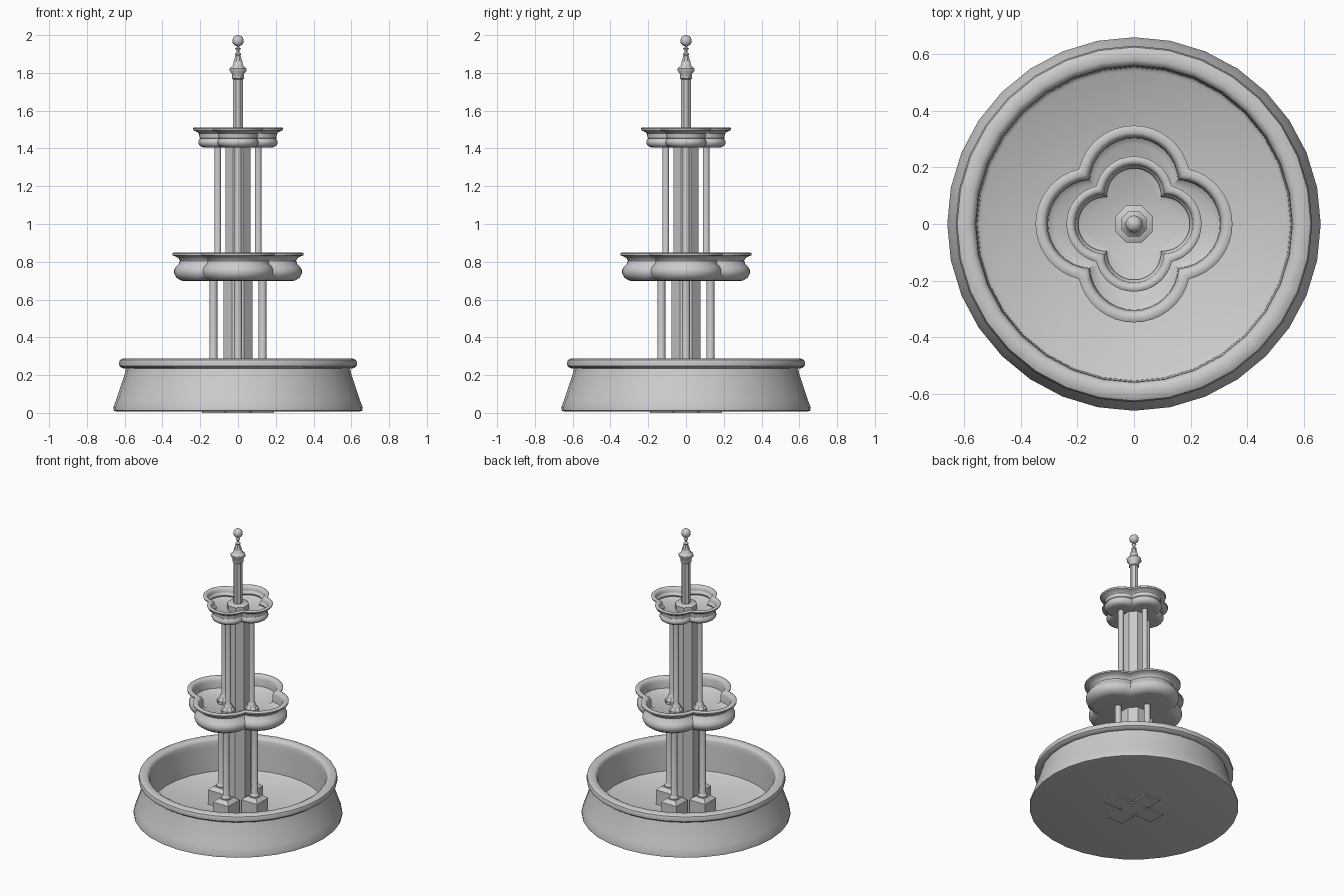
import bpy, bmesh
from math import sin, cos, pi, atan2, sqrt, radians

if "Cube" in bpy.data.objects:
    bpy.data.objects.remove(bpy.data.objects["Cube"])


def loft(name, rings, offset=(0, 0), angle=40):
    """Skin a stack of equal-length point rings, capping both ends."""
    bm = bmesh.new()
    vs = [[bm.verts.new((x + offset[0], y + offset[1], z)) for x, y, z in r] for r in rings]
    n = len(vs[0])
    for a, b in zip(vs, vs[1:]):
        for i in range(n):
            j = (i + 1) % n
            bm.faces.new((a[i], a[j], b[j], b[i]))
    bm.faces.new(vs[0][::-1])
    bm.faces.new(vs[-1])
    bmesh.ops.recalc_face_normals(bm, faces=bm.faces)
    me = bpy.data.meshes.new(name)
    bm.to_mesh(me)
    bm.free()
    me.shade_smooth()
    me.set_sharp_from_angle(angle=radians(angle))
    ob = bpy.data.objects.new(name, me)
    bpy.context.collection.objects.link(ob)
    return ob


def lathe(name, profile, sides, offset=(0, 0), flat_front=False, angle=40):
    """Turned part; flat_front makes the radius the distance to a flat side."""
    k = 1 / cos(pi / sides) if flat_front else 1
    ph = pi / sides if flat_front else 0
    rings = [[(r * k * cos(ph + 2 * pi * i / sides), r * k * sin(ph + 2 * pi * i / sides), z)
              for i in range(sides)] for r, z in profile]
    return loft(name, rings, offset, angle)


def quatrefoil(c, r, z, steps=16):
    """Outline of four overlapping circles at distance c with radius r."""
    d = (c + sqrt(2 * r * r - c * c)) / 2
    phi = atan2(d, d - c)
    pts = []
    for q in range(4):
        for i in range(steps):
            t = -phi + 2 * phi * i / steps
            x, y = c + r * cos(t), r * sin(t)
            ca, sa = cos(q * pi / 2), sin(q * pi / 2)
            pts.append((x * ca - y * sa, x * sa + y * ca, z))
    return pts


def bowl(name, c, profile):
    # profile gives the lobe tip distance and the height
    loft(name, [quatrefoil(c, tip - c, z) for tip, z in profile])


# Round basin
lathe("basin", [(0.645, 0.008), (0.66, 0.012), (0.66, 0.03), (0.645, 0.07), (0.618, 0.15),
                (0.60, 0.205), (0.593, 0.235), (0.615, 0.237), (0.628, 0.248), (0.63, 0.265),
                (0.625, 0.28), (0.61, 0.288), (0.58, 0.288), (0.566, 0.28), (0.56, 0.265),
                (0.558, 0.235), (0.553, 0.06), (0.54, 0.05)], 32)

# Octagonal central columns
lathe("lower_column", [(0.077, 0.0), (0.077, 0.72)], 8, flat_front=True)
lathe("upper_column", [(0.066, 0.70), (0.066, 1.48), (0.06, 1.485)], 8, flat_front=True)

# Four thin columns with pedestals on each level
for level, dist, rad, half, z0, z1, zt in (("lower", 0.13, 0.021, 0.06, 0.0, 0.15, 0.72),
                                           ("upper", 0.107, 0.018, 0.042, 0.74, 0.78, 1.43)):
    for q, side in enumerate(("right", "back", "left", "front")):
        o = (dist * cos(q * pi / 2), dist * sin(q * pi / 2))
        lathe(f"{level}_pedestal_{side}", [(half, z0), (half, z1), (half * 0.6, z1 + 0.022)],
              4 if level == "lower" else 8, o, True, 20)
        lathe(f"{level}_thin_column_{side}",
              [(rad * 1.5, z1), (rad * 1.5, z1 + 0.028), (rad * 1.2, z1 + 0.035),
               (rad, z1 + 0.045), (rad, zt)], 16, o)

# Four-lobed bowls
bowl("lower_bowl", 0.148, [(0.285, 0.698), (0.305, 0.702), (0.327, 0.717), (0.338, 0.738),
                           (0.338, 0.757), (0.328, 0.775), (0.313, 0.79), (0.308, 0.805),
                           (0.315, 0.82), (0.332, 0.829), (0.347, 0.834), (0.348, 0.844),
                           (0.340, 0.849), (0.322, 0.849), (0.313, 0.843), (0.306, 0.825),
                           (0.304, 0.775), (0.285, 0.76)])
bowl("upper_bowl", 0.1015, [(0.175, 1.405), (0.19, 1.407), (0.204, 1.416), (0.21, 1.428),
                            (0.21, 1.438), (0.202, 1.45), (0.197, 1.462), (0.202, 1.476),
                            (0.218, 1.488), (0.236, 1.496), (0.239, 1.506), (0.233, 1.511),
                            (0.220, 1.511), (0.212, 1.505), (0.207, 1.49),
                            (0.204, 1.455), (0.19, 1.445)])

# Spire and its octagonal finial
lathe("spire_shaft", [(0.026, 1.46), (0.026, 1.78)], 8, flat_front=True)
lathe("finial", [(0.026, 1.765), (0.032, 1.77), (0.032, 1.795), (0.045, 1.812), (0.045, 1.822),
                 (0.028, 1.838), (0.022, 1.865), (0.013, 1.893)], 8, flat_front=True)
lathe("finial_neck", [(0.013, 1.89), (0.017, 1.899), (0.007, 1.91), (0.007, 1.917),
                      (0.015, 1.928), (0.006, 1.937), (0.006, 1.95)], 12)

# Ball on top
lathe("finial_ball", [(max(0.03 * sin(pi * i / 12), 0.0005), 1.97 - 0.03 * cos(pi * i / 12))
                      for i in range(13)], 20)
